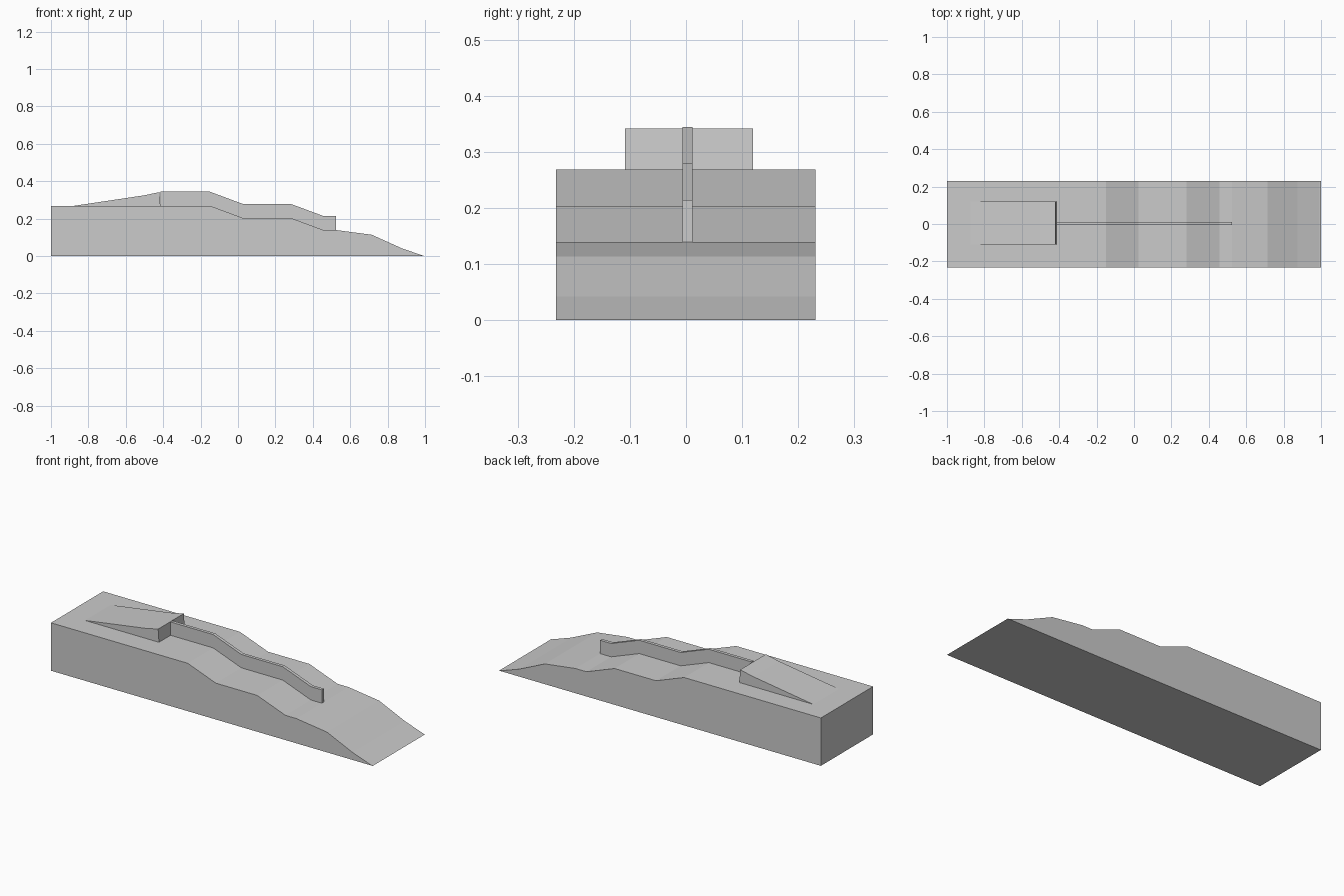
import bpy, bmesh

if "Cube" in bpy.data.objects:
    bpy.data.objects.remove(bpy.data.objects["Cube"])


def extrude_profile(name, points, y0, y1):
    """Closed x-z profile extruded from y0 to y1."""
    bm = bmesh.new()
    front = [bm.verts.new((x, y0, z)) for x, z in points]
    back = [bm.verts.new((x, y1, z)) for x, z in points]
    bm.faces.new(front)
    bm.faces.new(back[::-1])
    n = len(points)
    for i in range(n):
        j = (i + 1) % n
        bm.faces.new((front[i], back[i], back[j], front[j]))
    bmesh.ops.recalc_face_normals(bm, faces=bm.faces)
    mesh = bpy.data.meshes.new(name)
    bm.to_mesh(mesh)
    bm.free()
    obj = bpy.data.objects.new(name, mesh)
    bpy.context.collection.objects.link(obj)
    return obj


# Terraced hillside
steps = [(-0.15, 0.269), (0.025, 0.204), (0.282, 0.204), (0.457, 0.139), (0.525, 0.139)]
extrude_profile("terraced_ground",
                [(-1, 0), (-1, 0.269)] + steps +
                [(0.715, 0.114), (0.875, 0.042), (0.99, 0.002), (1, 0)],
                -0.232, 0.231)

# Thin rail wall following the terraces
path = [(-0.415, 0.269)] + steps
extrude_profile("rail_wall",
                path + [(x, z + 0.075) for x, z in reversed(path)],
                -0.006, 0.012)

# Launch ramp on the upper terrace
extrude_profile("ramp",
                [(-0.875, 0.269), (-0.50, 0.325), (-0.42, 0.342), (-0.415, 0.269)],
                -0.109, 0.119)
